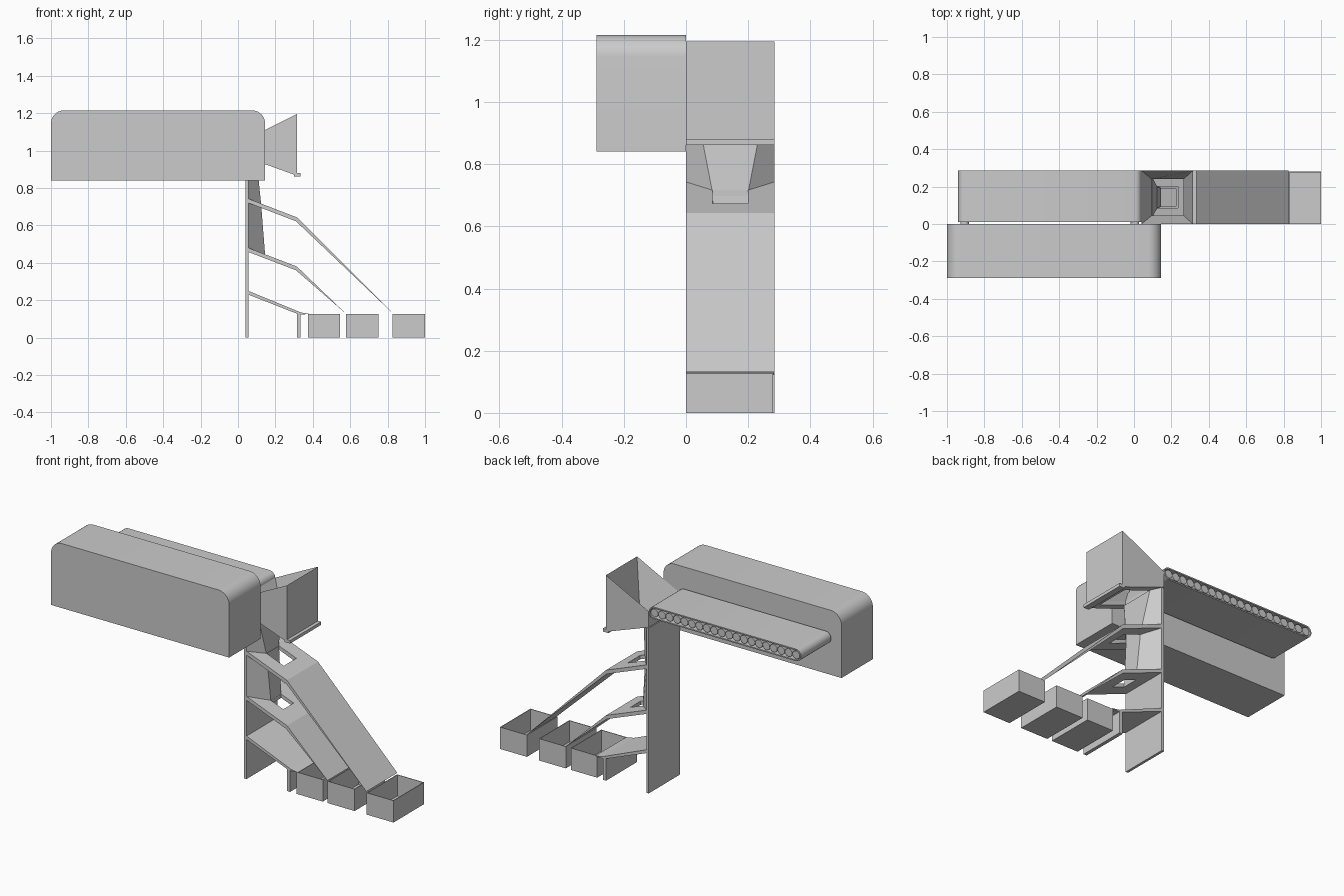
import bpy, bmesh, math

cube = bpy.data.objects.get("Cube")
if cube:
    bpy.data.objects.remove(cube)

GREY = 0.6
mat = bpy.data.materials.new("plain grey")
mat.use_nodes = True
mat.diffuse_color = (GREY, GREY, GREY, 1)
mat.node_tree.nodes["Principled BSDF"].inputs["Base Color"].default_value = (GREY, GREY, GREY, 1)

DEPTH = 0.285       # common depth of the sorting tower
WALL = 0.055        # front surface of the back wall


def loft(name, rings, closed=False, smooth=False):
    """Bridge equal rings of points; cap the ends, or join last to first."""
    bm = bmesh.new()
    vs = [[bm.verts.new(p) for p in ring] for ring in rings]
    n = len(rings[0])
    pairs = list(zip(vs, vs[1:])) + ([(vs[-1], vs[0])] if closed else [])
    for a, b in pairs:
        for i in range(n):
            j = (i + 1) % n
            bm.faces.new((a[i], a[j], b[j], b[i]))
    if not closed:
        bm.faces.new(vs[0])
        bm.faces.new(vs[-1])
    bmesh.ops.recalc_face_normals(bm, faces=bm.faces)
    mesh = bpy.data.meshes.new(name)
    bm.to_mesh(mesh)
    bm.free()
    mesh.materials.append(mat)
    obj = bpy.data.objects.new(name, mesh)
    bpy.context.collection.objects.link(obj)
    bpy.ops.object.select_all(action='DESELECT')
    obj.select_set(True)
    bpy.context.view_layer.objects.active = obj
    if smooth:
        bpy.ops.object.shade_smooth_by_angle(angle=math.radians(35))
    return obj


def extrude(name, profile, y0=0, y1=DEPTH, smooth=False):
    """Extrude an (x, z) profile along y."""
    return loft(name, [[(x, y, z) for x, z in profile] for y in (y0, y1)], smooth=smooth)


def rect(x0, x1, y0, y1, z):
    """Rectangle ring; z is a height or a function of x."""
    f = z if callable(z) else lambda x: z
    return [(x, y, f(x)) for x, y in ((x0, y0), (x1, y0), (x1, y1), (x0, y1))]


def arc(cx, cz, r, a0, a1, n=10):
    steps = [math.radians(a0 + (a1 - a0) * i / n) for i in range(n + 1)]
    return [(cx + r * math.cos(a), cz + r * math.sin(a)) for a in steps]


def cut_hole(obj, x0, x1, y0, y1):
    cutter = loft("hole_cutter", [rect(x0, x1, y0, y1, z) for z in (0, 2)])
    cutter.hide_render = True
    mod = obj.modifiers.new("hole", 'BOOLEAN')
    mod.object = cutter
    mod.solver = 'EXACT'
    bpy.context.view_layer.objects.active = obj
    bpy.ops.object.modifier_apply(modifier=mod.name)
    bpy.data.objects.remove(cutter)


# Large housing with rounded upper edges
R = 0.07
extrude("housing", [(-1, 0.84), (0.145, 0.84)]
        + arc(0.145 - R, 1.215 - R, R, 0, 90)
        + arc(-1 + R, 1.215 - R, R, 90, 180), -0.288, 0, smooth=True)

# Conveyor: hollow belt loop around a row of rollers
BX0, BX1, BZ = -0.905, 0.005, 1.057


def stadium(r, y):
    pts = arc(BX1, BZ, r, -90, 90) + arc(BX0, BZ, r, 90, 270)
    return [(x, y, z) for x, z in pts]


loft("conveyor_belt", [stadium(0.035, 0.01), stadium(0.035, DEPTH),
                       stadium(0.028, DEPTH), stadium(0.028, 0.01)],
     closed=True, smooth=True)
COUNT = 20
for i in range(COUNT):
    x = BX0 + (BX1 - BX0) * i / (COUNT - 1)
    end = i in (0, COUNT - 1)
    extrude(f"roller_{i + 1}", arc(x, BZ, 0.023, 0, 345, 15),
            0 if end else 0.012, DEPTH - 0.003, smooth=True)

# Back wall
extrude("back_wall", [(0.04, 0), (WALL, 0), (WALL, 0.96), (0.04, 0.96)])


# Hopper: sloping rim, funnel inside, sloping base with an opening
def base(x):
    return 0.965 - 0.36 * (x - 0.04)


def rim(x):
    return 1.195 - 0.5 * (0.315 - x)


hole = (0.095, 0.265, 0.045, 0.24)
outer = (0.04, 0.315, 0, DEPTH)
loft("hopper", [rect(*hole, base), rect(*outer, base), rect(*outer, rim),
                rect(*hole, lambda x: base(x) + 0.02)], closed=True)
extrude("hopper_lip", [(0.3, 0.862), (0.335, 0.862), (0.335, 0.88), (0.3, 0.88)])

# Sorting slides, tapering to a thin edge above the bins
upper = extrude("upper_slide", [(WALL, 0.72), (0.31, 0.622), (0.825, 0.133),
                                (0.315, 0.643), (WALL, 0.743)])
cut_hole(upper, 0.125, 0.235, 0.085, 0.2)
middle = extrude("middle_slide", [(WALL, 0.458), (0.31, 0.36), (0.575, 0.13),
                                  (0.315, 0.38), (WALL, 0.48)])
cut_hole(middle, 0.145, 0.225, 0.095, 0.19)
extrude("lower_slide", [(WALL, 0.23), (0.315, 0.128), (0.315, 0), (0.335, 0),
                        (0.335, 0.124), (0.385, 0.126), (0.335, 0.135), (WALL, 0.25)])


# Baffle on the wall, narrowing from the hopper down to the middle slide
def baffle_ring(x, y0, y1, z_wall, z_face):
    return [(WALL, 0, z_wall), (WALL, DEPTH, z_wall), (x, y1, z_face), (x, y0, z_face)]


loft("baffle", [baffle_ring(0.1, 0.04, 0.245, 0.958, 0.943),
                baffle_ring(0.124, 0.085, 0.2, 0.735, 0.71),
                baffle_ring(0.145, 0.095, 0.19, 0.475, 0.44)])

# Open bins
T = 0.004
for label, x0, x1 in (("near", 0.375, 0.545), ("middle", 0.577, 0.75), ("far", 0.827, 1.0)):
    inner = (x0 + T, x1 - T, T, 0.28 - T)
    loft(f"{label}_bin", [rect(x0, x1, 0, 0.28, 0), rect(x0, x1, 0, 0.28, 0.127),
                          rect(*inner, 0.127), rect(*inner, T)])
